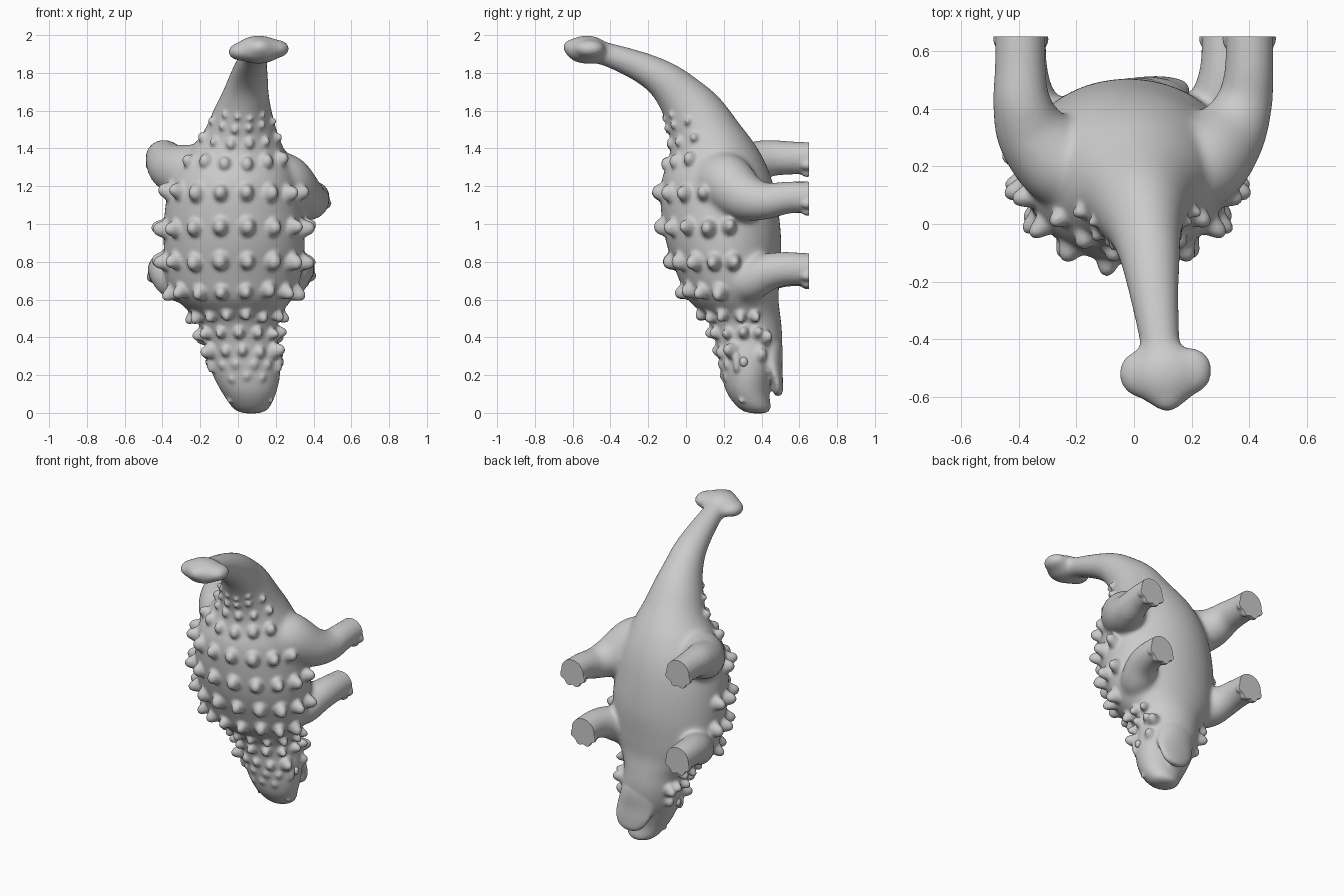
import bpy, bmesh, math, random
from mathutils import Vector, Matrix

if "Cube" in bpy.data.objects:
    bpy.data.objects.remove(bpy.data.objects["Cube"])

random.seed(4)


def finish(bm, name):
    bmesh.ops.recalc_face_normals(bm, faces=bm.faces)
    for f in bm.faces:
        f.smooth = True
    for e in bm.edges:
        if len(e.link_faces) == 2 and e.calc_face_angle() > 0.8:
            e.smooth = False
    me = bpy.data.meshes.new(name)
    bm.to_mesh(me)
    bm.free()
    ob = bpy.data.objects.new(name, me)
    bpy.context.collection.objects.link(ob)
    return ob


def fuse(name, parts, voxel, smooth, cut_y=None):
    """Melt overlapping parts into one skin; optionally slice it flat at y = cut_y"""
    bm = bmesh.new()
    for ob in parts:
        bm.from_mesh(ob.data)
        bpy.data.objects.remove(ob)
    ob = finish(bm, name + "_blend")
    mod = ob.modifiers.new("melt", 'REMESH')
    mod.mode, mod.voxel_size = 'VOXEL', voxel
    mod = ob.modifiers.new("soften", 'SMOOTH')
    mod.factor, mod.iterations = 0.5, smooth
    done = bmesh.new()
    done.from_object(ob, bpy.context.evaluated_depsgraph_get())
    bpy.data.objects.remove(ob)
    if cut_y:
        cut = bmesh.ops.bisect_plane(done, geom=done.verts[:] + done.edges[:] + done.faces[:],
                                     plane_co=(0, cut_y, 0), plane_no=(0, 1, 0), clear_outer=True)
        bmesh.ops.holes_fill(done, edges=[e for e in done.edges if e.is_boundary], sides=0)
    return finish(done, name)


def spline(pts, s):
    """Catmull-Rom through tuples of any length, s in 0..len-1"""
    i = max(0, min(int(s), len(pts) - 2))
    t = s - i
    a, b, c, d = (pts[max(0, min(len(pts) - 1, i + k))] for k in (-1, 0, 1, 2))
    return [0.5 * (2 * q + (r - p) * t + (2 * p - 5 * q + 4 * r - w) * t * t
                   + (3 * q - p - 3 * r + w) * t ** 3) for p, q, r, w in zip(a, b, c, d)]


def skin(bm, rings):
    rows = [[bm.verts.new(p) for p in ring] for ring in rings]
    for a, b in zip(rows, rows[1:]):
        for j in range(len(a)):
            k = (j + 1) % len(a)
            bm.faces.new((a[j], a[k], b[k], b[j]))
    bm.faces.new(rows[0])
    bm.faces.new(rows[-1])


def section_point(st, ang):
    """Point on a tilted oval section; angle 0 is the back (-y)"""
    x, y, z, rx, ry, tilt = st
    t = math.radians(tilt)
    v = -ry * math.cos(ang)
    return Vector((x + rx * math.sin(ang), y + v * math.cos(t), z + v * math.sin(t)))


def oval_loft(name, stations, n=48, sub=7):
    bm = bmesh.new()
    skin(bm, [[section_point(spline(stations, i / sub), 2 * math.pi * j / n) for j in range(n)]
              for i in range((len(stations) - 1) * sub + 1)])
    return finish(bm, name)


def blob(bm, c, scale):
    bmesh.ops.create_uvsphere(bm, u_segments=20, v_segments=12, radius=1,
                              matrix=Matrix.Translation(c) @ Matrix.Diagonal((*scale, 1)))


# Head, trunk and tail in one loft: x, y, z, half width, half depth, tilt
spine = [
    (0.07, 0.385, -0.004, 0.03, 0.03, 0), (0.07, 0.37, 0.016, 0.09, 0.082, 0),
    (0.06, 0.33, 0.10, 0.142, 0.112, 0), (0.045, 0.325, 0.20, 0.18, 0.137, 0),
    (0.03, 0.335, 0.30, 0.195, 0.165, 0), (0.01, 0.33, 0.40, 0.20, 0.18, 0),
    (-0.005, 0.305, 0.50, 0.22, 0.197, 0), (-0.02, 0.25, 0.60, 0.305, 0.24, 0),
    (-0.025, 0.23, 0.70, 0.355, 0.265, 0), (-0.02, 0.20, 0.90, 0.375, 0.305, 0),
    (-0.025, 0.175, 1.10, 0.36, 0.31, 0), (-0.02, 0.16, 1.24, 0.33, 0.29, 2),
    (-0.01, 0.145, 1.36, 0.27, 0.243, 7), (0.012, 0.10, 1.48, 0.198, 0.19, 16),
    (0.025, 0.035, 1.60, 0.153, 0.157, 27), (0.04, -0.035, 1.685, 0.124, 0.127, 38),
    (0.055, -0.12, 1.765, 0.105, 0.102, 50), (0.068, -0.235, 1.83, 0.088, 0.082, 61),
    (0.09, -0.415, 1.897, 0.07, 0.064, 72), (0.105, -0.53, 1.92, 0.07, 0.06, 76),
]
trunk = oval_loft("trunk", spine)

# Lower jaw, with an open wedge below the snout
jaw = oval_loft("lower_jaw", [
    (0.08, 0.487, 0.09, 0.03, 0.014, 0), (0.08, 0.487, 0.112, 0.08, 0.025, 0),
    (0.07, 0.48, 0.17, 0.118, 0.033, 0), (0.055, 0.455, 0.25, 0.135, 0.055, 0),
    (0.035, 0.43, 0.36, 0.13, 0.08, 0), (0.02, 0.41, 0.46, 0.09, 0.07, 0)], n=32)

# Tail club
bm = bmesh.new()
blob(bm, (0.11, -0.525, 1.923), (0.125, 0.115, 0.076))
blob(bm, (0.02, -0.52, 1.912), (0.076, 0.085, 0.05))
blob(bm, (0.2, -0.51, 1.928), (0.076, 0.085, 0.05))
blob(bm, (0.115, -0.59, 1.935), (0.065, 0.066, 0.048))
club = finish(bm, "tail_club")

# Legs run a little past the sole plane and are sliced flat later
SOLE, PAST = 0.652, 0.70


def leg(name, path, n=28, sub=7):
    bm = bmesh.new()
    rings = []
    for i in range((len(path) - 1) * sub + 1):
        s = i / sub
        x, y, z, r = spline(path, s)
        ahead = Vector(spline(path, min(s + 0.05, len(path) - 1))[:3])
        behind = Vector(spline(path, max(s - 0.05, 0))[:3])
        t = (ahead - behind).normalized()
        u = t.cross(Vector((0, 0, 1))).normalized()
        v = u.cross(t)
        rings.append([Vector((x, y, z)) + r * (u * math.cos(a) + v * math.sin(a))
                      for a in (2 * math.pi * j / n for j in range(n))])
    skin(bm, rings)
    return finish(bm, name)


paths = {
    "hind_leg_right": [(0.15, 0.16, 1.27, 0.13), (0.24, 0.21, 1.22, 0.155), (0.33, 0.31, 1.145, 0.13),
                       (0.383, 0.42, 1.122, 0.1), (0.40, 0.54, 1.14, 0.086), (0.40, PAST, 1.14, 0.086)],
    "hind_leg_left": [(-0.15, 0.16, 1.27, 0.13), (-0.255, 0.21, 1.27, 0.15), (-0.35, 0.31, 1.30, 0.128),
                      (-0.39, 0.42, 1.345, 0.102), (-0.395, 0.54, 1.35, 0.09), (-0.395, PAST, 1.345, 0.087)],
    "front_leg_right": [(0.17, 0.26, 0.69, 0.12), (0.25, 0.34, 0.70, 0.11), (0.295, 0.43, 0.745, 0.1),
                        (0.318, 0.54, 0.763, 0.09), (0.32, PAST, 0.757, 0.086)],
    "front_leg_left": [(-0.22, 0.26, 0.69, 0.12), (-0.32, 0.34, 0.70, 0.11), (-0.37, 0.43, 0.74, 0.1),
                       (-0.39, 0.54, 0.758, 0.09), (-0.39, PAST, 0.75, 0.086)],
}
legs = [leg(n, p) for n, p in paths.items()]

# Toes around the forward rim of each foot
bm = bmesh.new()
for p in paths.values():
    fx, _, fz, fr = p[-1]
    for deg in (-155, -112, -68, -25):
        a = math.radians(deg)
        blob(bm, (fx + fr * 0.86 * math.cos(a), SOLE - 0.01, fz + fr * 0.86 * math.sin(a)),
             (0.028, 0.036, 0.028))
toes = finish(bm, "toes")


# Armour knobs set on the body surface
def knob(bm, p, normal, r, h, stretch=1.2, n=14):
    q = normal.to_track_quat('Z', 'Y').to_matrix().to_4x4()
    m = Matrix.Translation(p) @ q
    prof = [(1.3, -0.4), (1.15, 0.0), (0.92, 0.3), (0.76, 0.62), (0.54, 0.88), (0.26, 1.02), (0.05, 1.05)]
    skin(bm, [[m @ Vector((a * r * math.cos(w), a * r * math.sin(w) * stretch, b * h))
               for w in (2 * math.pi * j / n for j in range(n))] for a, b in prof])


def on_body(z, deg):
    lo, hi = 0.0, len(spine) - 1.0
    for _ in range(30):
        mid = (lo + hi) / 2
        lo, hi = (mid, hi) if spline(spine, mid)[2] < z else (lo, mid)
    a = math.radians(deg)
    p = section_point(spline(spine, lo), a)
    du = section_point(spline(spine, lo), a + 0.02) - p
    dv = section_point(spline(spine, lo + 0.05), a) - p
    return p, du.cross(dv).normalized()


def knob_rows(name, rows):
    bm = bmesh.new()
    for z, degs, r, h in rows:
        for deg in degs:
            for side in ((-1, 1) if deg else (1,)):
                p, nrm = on_body(z + random.uniform(-0.008, 0.008), side * deg)
                knob(bm, p, nrm, r * random.uniform(0.92, 1.08), h * (1 + 0.25 * (deg > 50)))
    return finish(bm, name)


wide = (11, 34, 56, 77, 97)
knobs = [
    knob_rows("back_knobs", [
        (0.645, (11, 33, 54, 76), 0.036, 0.05), (0.80, wide, 0.040, 0.052),
        (0.98, wide, 0.040, 0.052), (1.17, wide[:4], 0.040, 0.048), (1.35, (12, 36, 60), 0.034, 0.036)]),
    knob_rows("tail_knobs", [
        (1.475, (14, 42, 72), 0.025, 0.026), (1.57, (13, 40, 72), 0.02, 0.02), (1.635, (14, 45), 0.016, 0.016)]),
    knob_rows("neck_knobs", [
        (0.52, (12, 36, 62, 88, 108), 0.03, 0.042), (0.42, (0, 28, 56, 84, 106), 0.028, 0.04),
        (0.325, (0, 27), 0.026, 0.025), (0.25, (15, 40), 0.022, 0.012), (0.185, (0, 28), 0.02, 0.01)])]

# Cheek horns, brows and eyes on both sides of the head
horns, eyes = bmesh.new(), bmesh.new()
for side in (-1, 1):
    for z, deg, r, h in ((0.40, 118, 0.036, 0.06), (0.33, 58, 0.036, 0.065), (0.31, 112, 0.03, 0.03)):
        p, nrm = on_body(z, side * deg)
        knob(horns, p, nrm, r, h)
    p, nrm = on_body(0.27, side * 66)
    blob(horns, p, (0.028, 0.022, 0.06))
    p, nrm = on_body(0.27, side * 80)
    blob(eyes, p, (0.018, 0.022, 0.026))
    p, nrm = on_body(0.065, side * 62)  # nostril rims
    blob(horns, p, (0.014, 0.018, 0.014))
knobs.append(finish(horns, "cheek_horns_and_brows"))
finish(eyes, "eyes")

# Melt limbs and club softly into the trunk, then add the crisper details
soft = fuse("soft_body", [trunk, club] + legs, 0.012, 22)
fuse("armoured_body", [soft, jaw, toes] + knobs, 0.0095, 4, cut_y=SOLE)
